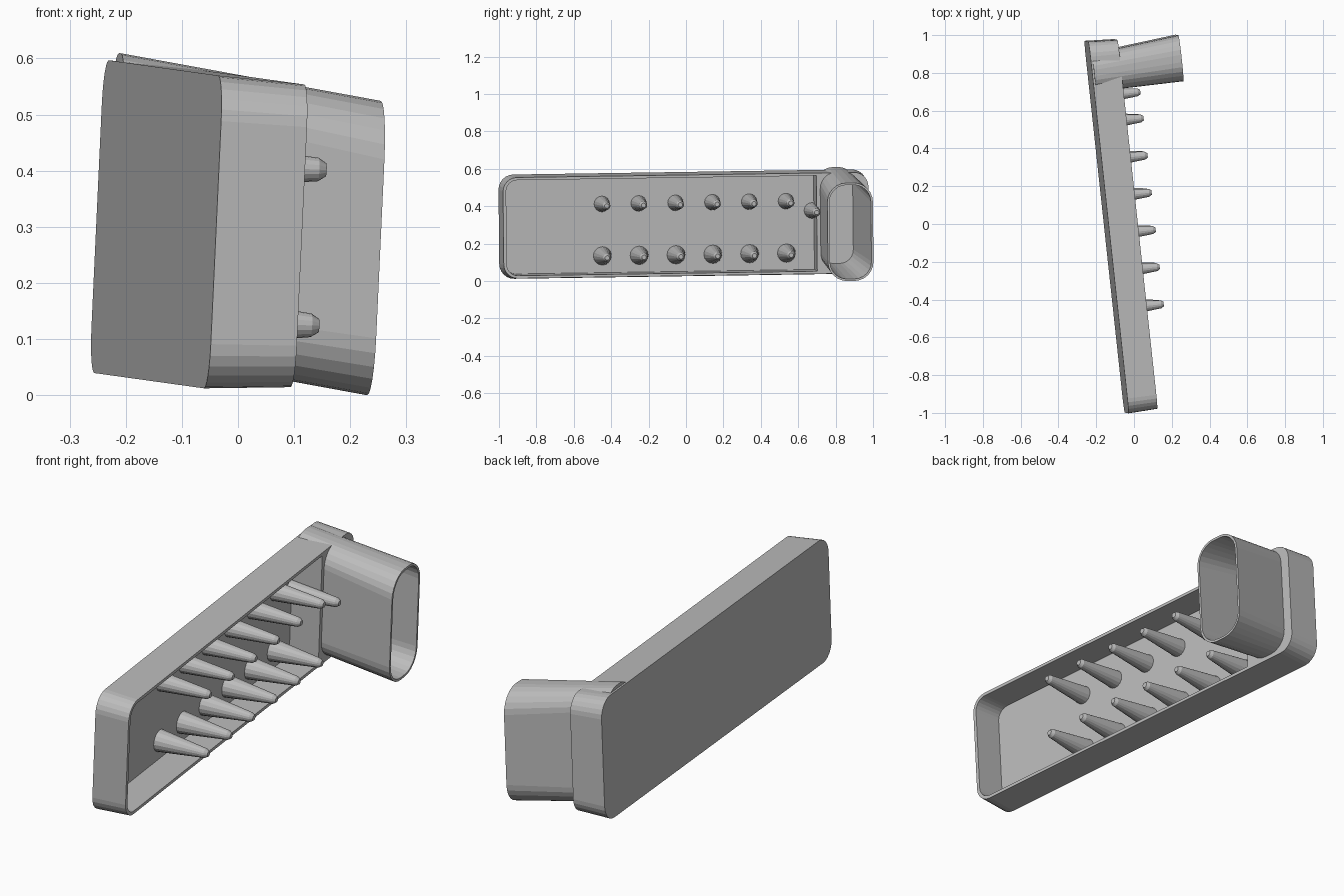
import bpy, bmesh, math
from mathutils import Vector, Matrix

if "Cube" in bpy.data.objects:
    bpy.data.objects.remove(bpy.data.objects["Cube"])

# tilted local frame: x = depth (out of the tray), y = length, z = height
X = Vector((0.993, 0.108, -0.045)).normalized()
Y = Vector((-0.108, 0.994, 0.015))
Y = (Y - X * Y.dot(X)).normalized()
Z = X.cross(Y)
FRAME = Matrix.Translation((-0.143, -0.015, 0.308)) @ Matrix((X, Y, Z)).transposed().to_4x4()

grey = bpy.data.materials.new("grey")
grey.diffuse_color = (0.5, 0.5, 0.5, 1)
grey.use_nodes = True
grey.node_tree.nodes["Principled BSDF"].inputs["Base Color"].default_value = grey.diffuse_color


def ring(x, cy, cz, w, h, r, square_end=False, seg=6):
    """Rounded rectangle in the plane x; square_end keeps the +y corners sharp."""
    pts = []
    for k, (sy, sz) in enumerate(((1, 1), (-1, 1), (-1, -1), (1, -1))):
        rad = 0 if square_end and sy > 0 else r
        oy, oz = cy + sy * (w / 2 - rad), cz + sz * (h / 2 - rad)
        for i in range(seg + 1 if rad else 1):
            a = math.pi / 2 * (k + i / seg)
            pts.append((x, oy + rad * math.cos(a), oz + rad * math.sin(a)))
    return pts


def circle(x, y, z, r, n=16):
    return [(x, y + r * math.cos(2 * math.pi * i / n), z + r * math.sin(2 * math.pi * i / n))
            for i in range(n)]


def loft(name, rings):
    """Skin a row of rings and cap both ends."""
    bm = bmesh.new()
    loops = [[bm.verts.new(FRAME @ Vector(p)) for p in r] for r in rings]
    n = len(loops[0])
    for a, b in zip(loops, loops[1:]):
        for i in range(n):
            j = (i + 1) % n
            bm.faces.new((a[i], a[j], b[j], b[i]))
    bm.faces.new(loops[0][::-1])
    bm.faces.new(loops[-1])
    bmesh.ops.recalc_face_normals(bm, faces=bm.faces)
    me = bpy.data.meshes.new(name)
    bm.to_mesh(me)
    bm.free()
    me.materials.append(grey)
    ob = bpy.data.objects.new(name, me)
    bpy.context.collection.objects.link(ob)
    return ob


def cut(ob, cutter):
    cutter.hide_render = True
    mod = ob.modifiers.new("cut", 'BOOLEAN')
    mod.operation, mod.solver, mod.object = 'DIFFERENCE', 'EXACT', cutter
    bpy.context.view_layer.objects.active = ob
    bpy.ops.object.modifier_apply(modifier=mod.name)
    bpy.data.objects.remove(cutter)


def spout_ring(x, inset):
    """Spout section at depth x: slides sideways, down and widens towards the mouth."""
    t = (x - 0.01) / 0.472
    w = 0.20 + 0.045 * t
    return ring(x, 0.822 + 0.026 * t, 0.031 - 0.064 * t,
                w - 2 * inset, 0.525 - 2 * inset, 0.42 * w - inset)


# tray: drafted rounded block, hollowed up to the solid end
tray = loft("tray", [ring(0, 0, 0, 1.98, 0.558, 0.08),
                     ring(0.155, 0, 0, 1.965, 0.54, 0.075)])
near, far = -0.967, 0.703
mid, length = (near + far) / 2, far - near
cut(tray, loft("pocket_cutter", [
    ring(0.015, mid + 0.004, 0, length - 0.008, 0.505, 0.055, True),
    ring(0.175, mid, 0, length, 0.512, 0.06, True)]))
cut(tray, loft("spout_cutter", [spout_ring(0.016, 0.005), spout_ring(0.3, 0.005)]))

# spout: skewed oval tube with a closed inner end
loft("spout", [spout_ring(0.01, 0), spout_ring(0.482, 0),
               spout_ring(0.482, 0.011), spout_ring(0.022, 0.011)])

# pegs: two rows of six plus one beside the solid end
spots = [(-0.436 + 0.198 * i, z, r) for i in range(6) for z, r in ((0.115, 0.043), (-0.163, 0.05))]
spots.append((0.693, 0.063, 0.043))
for i, (y, z, r) in enumerate(spots):
    loft(f"peg_{i + 1}", [circle(0.01, y, z, r), circle(0.238, y, z, 0.021),
                          circle(0.252, y, z, 0.012)])

# stand on the ground and centre
pts = [v.co for ob in bpy.data.objects for v in ob.data.vertices]
lo = [min(p[k] for p in pts) for k in range(3)]
hi = [max(p[k] for p in pts) for k in range(3)]
shift = Matrix.Translation((-(lo[0] + hi[0]) / 2, -(lo[1] + hi[1]) / 2, -lo[2]))
for ob in bpy.data.objects:
    ob.data.transform(shift)
